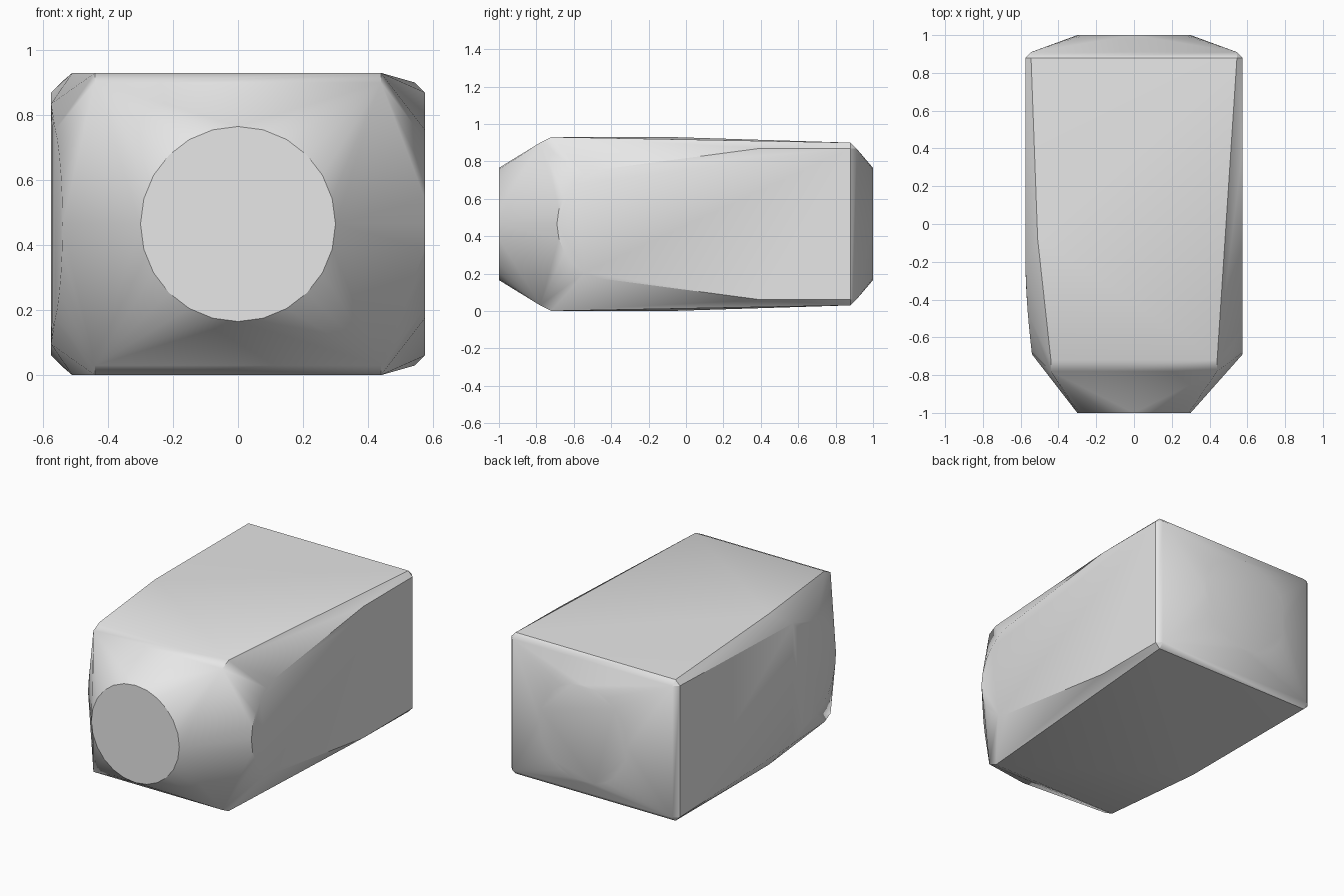
import bpy, bmesh
from math import cos, sin, pi

cube = bpy.data.objects.get("Cube")
if cube:
    bpy.data.objects.remove(cube, do_unlink=True)

MID = 0.465      # height of the centre line
RADIUS = 0.3     # radius of every round opening
points = []


def circle(place):
    """Add a ring of points, placed by a function of its two offsets."""
    for i in range(24):
        a = 2 * pi * i / 24
        points.append(place(RADIUS * cos(a), RADIUS * sin(a)))


def mirrored(x, y, h, sides=(-1, 1)):
    """Add a point above and below the centre line on the given sides."""
    for s in sides:
        for v in (-1, 1):
            points.append((s * x, y, MID + v * h))


def bulge(y):
    """Curved right flank, easing in towards the front."""
    t = max(0, (-0.2 - y) / 0.49)
    return -0.575 + 0.035 * t ** 1.7


# round front and back ends
circle(lambda u, v: (u, -1, MID + v))
circle(lambda u, v: (u, 1, MID + v))
# round flat on the left flank, bent round on the right flank
circle(lambda u, v: (0.575, -0.39 + u, MID + v))
circle(lambda u, v: (bulge(-0.39 + u), -0.39 + u, MID + v))

# front corners
mirrored(0.44, -0.72, 0.465)
mirrored(0.44, -0.78, 0.435)
# bevelled back corners
mirrored(0.545, 0.88, 0.435)
mirrored(0.575, 0.88, 0.405)
mirrored(0.545, 0.91, 0.405)
# long flank edges
mirrored(0.575, 0.4, 0.405, (1,))
mirrored(0.575, -0.22, 0.37, (-1,))
mirrored(0.51, -0.08, 0.465, (-1,))

# wrap one closed skin round the points
bm = bmesh.new()
for p in points:
    bm.verts.new(p)
bmesh.ops.remove_doubles(bm, verts=bm.verts[:], dist=0.0005)
hull = bmesh.ops.convex_hull(bm, input=bm.verts[:])
loose = {g for g in hull["geom_interior"] + hull["geom_unused"]
         if isinstance(g, bmesh.types.BMVert) and g.is_valid}
bmesh.ops.delete(bm, geom=list(loose), context="VERTS")
bmesh.ops.dissolve_limit(bm, angle_limit=0.005, verts=bm.verts[:], edges=bm.edges[:])
bmesh.ops.recalc_face_normals(bm, faces=bm.faces[:])
mesh = bpy.data.meshes.new("body")
bm.to_mesh(mesh)
bm.free()

body = bpy.data.objects.new("body", mesh)
bpy.context.collection.objects.link(body)

# plain light grey
grey = bpy.data.materials.new("light grey")
grey.use_nodes = True
colour = (0.8, 0.8, 0.8, 1)
grey.diffuse_color = colour
grey.node_tree.nodes["Principled BSDF"].inputs["Base Color"].default_value = colour
mesh.materials.append(grey)

# smooth flanks, crisp rims
bpy.ops.object.select_all(action="DESELECT")
body.select_set(True)
bpy.context.view_layer.objects.active = body
bpy.ops.object.shade_smooth_by_angle(angle=pi / 6)
